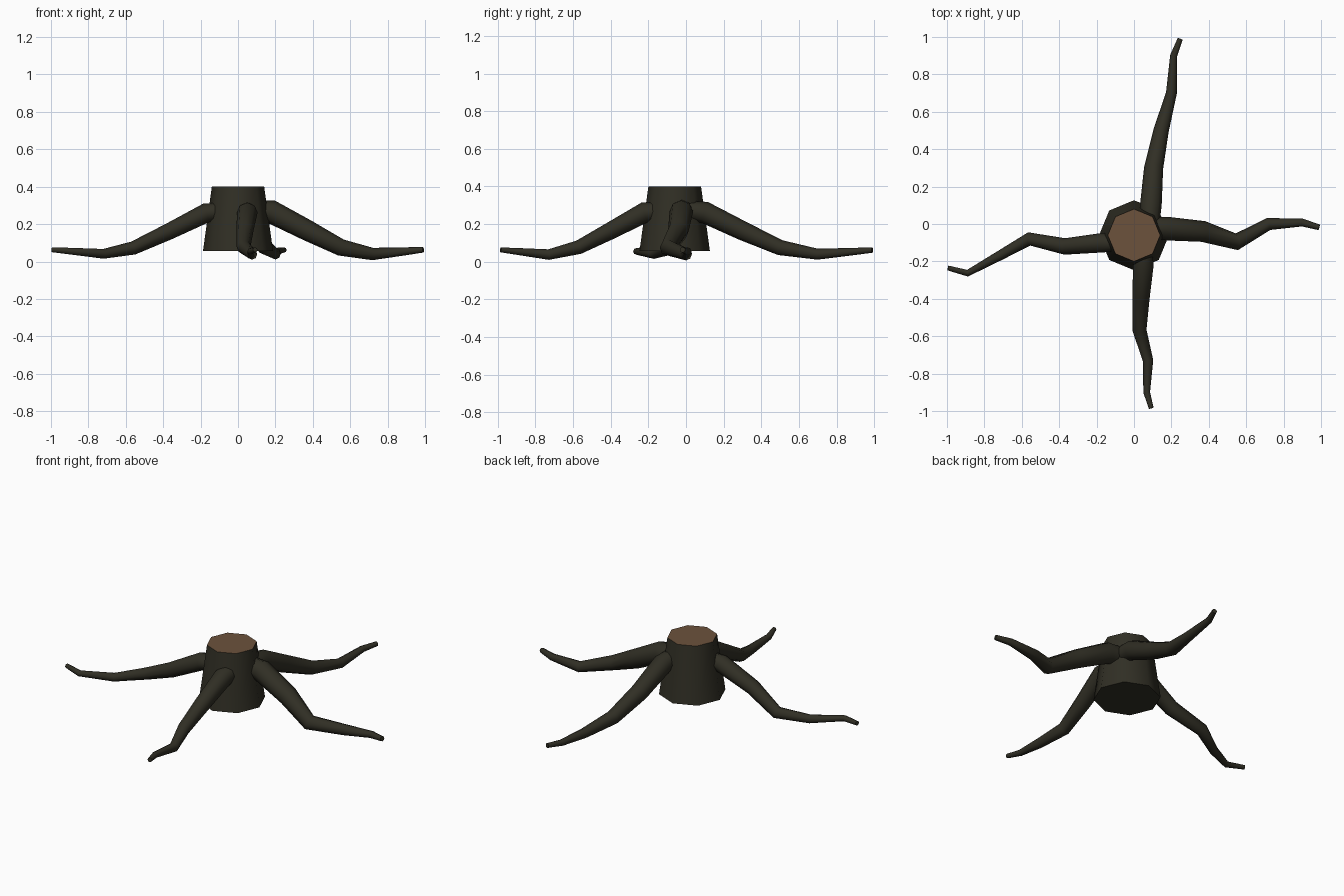
import bpy, bmesh, math
from mathutils import Vector

if "Cube" in bpy.data.objects:
    bpy.data.objects.remove(bpy.data.objects["Cube"])


def material(name, rgb):
    m = bpy.data.materials.new(name)
    m.diffuse_color = (*rgb, 1)
    m.use_nodes = True
    m.node_tree.nodes["Principled BSDF"].inputs["Base Color"].default_value = m.diffuse_color
    return m


bark = material("dark bark", (0.03, 0.028, 0.018))
wood = material("cut wood", (0.15, 0.085, 0.045))
SIDES = 8


def finish(name, bm, mats):
    bmesh.ops.recalc_face_normals(bm, faces=bm.faces)
    me = bpy.data.meshes.new(name)
    bm.to_mesh(me)
    bm.free()
    for m in mats:
        me.materials.append(m)
    ob = bpy.data.objects.new(name, me)
    bpy.context.collection.objects.link(ob)
    bpy.ops.object.select_all(action='DESELECT')
    ob.select_set(True)
    bpy.context.view_layer.objects.active = ob
    bpy.ops.object.shade_smooth_by_angle(angle=math.radians(50))
    return ob


def loft(bm, rings):
    """Bridge rings of points and cap both ends; returns the end cap."""
    vs = [[bm.verts.new(p) for p in ring] for ring in rings]
    for a, b in zip(vs, vs[1:]):
        for i in range(SIDES):
            j = (i + 1) % SIDES
            bm.faces.new((a[i], a[j], b[j], b[i]))
    bm.faces.new(vs[0][::-1])
    return bm.faces.new(vs[-1])


def root(name, points):
    """Tapering tube through (x, y, z, radius) points."""
    path = [Vector(p[:3]) for p in points]
    rings = []
    for k, c in enumerate(path):
        before = (c - path[k - 1]).normalized() if k else Vector()
        after = (path[k + 1] - c).normalized() if k + 1 < len(path) else Vector()
        t = (before + after).normalized()
        side = t.cross(Vector((0, 0, 1))).normalized()
        up = side.cross(t)
        r = points[k][3]
        rings.append([c + r * (side * math.cos(a) + up * math.sin(a))
                      for a in (math.tau * i / SIDES for i in range(SIDES))])
    bm = bmesh.new()
    loft(bm, rings)
    finish(name, bm, [bark])


# trunk: tapered octagon with a pale cut top
bm = bmesh.new()
rings = [[(r * math.cos(math.tau * i / SIDES), -0.06 + r * math.sin(math.tau * i / SIDES), z)
          for i in range(SIDES)] for r, z in ((0.187, 0.057), (0.14, 0.4))]
top = loft(bm, rings)
top.material_index = 1
finish("trunk", bm, [bark, wood])

# four crooked roots reaching outward and down
root("right_root", [(0.08, -0.02, 0.275, 0.055), (0.18, -0.025, 0.265, 0.063),
                    (0.37, -0.04, 0.167, 0.056), (0.55, -0.095, 0.075, 0.045),
                    (0.72, 0.0, 0.04, 0.033), (0.9, 0.008, 0.055, 0.021),
                    (0.99, -0.018, 0.063, 0.015)])
root("left_root", [(-0.08, -0.1, 0.27, 0.045), (-0.17, -0.1, 0.26, 0.052),
                   (-0.37, -0.12, 0.16, 0.044), (-0.56, -0.08, 0.072, 0.036),
                   (-0.72, -0.17, 0.041, 0.026), (-0.89, -0.263, 0.055, 0.018),
                   (-0.995, -0.235, 0.063, 0.013)])
root("back_root", [(0.085, 0.0, 0.275, 0.05), (0.09, 0.1, 0.262, 0.058),
                   (0.105, 0.3, 0.165, 0.051), (0.145, 0.5, 0.075, 0.041),
                   (0.2, 0.7, 0.04, 0.029), (0.212, 0.9, 0.055, 0.019),
                   (0.247, 0.99, 0.062, 0.014)])
root("front_root", [(0.05, -0.13, 0.27, 0.047), (0.05, -0.22, 0.262, 0.055),
                    (0.037, -0.4, 0.165, 0.046), (0.03, -0.57, 0.077, 0.037),
                    (0.075, -0.73, 0.038, 0.028), (0.068, -0.9, 0.055, 0.018),
                    (0.092, -0.985, 0.063, 0.013)])
